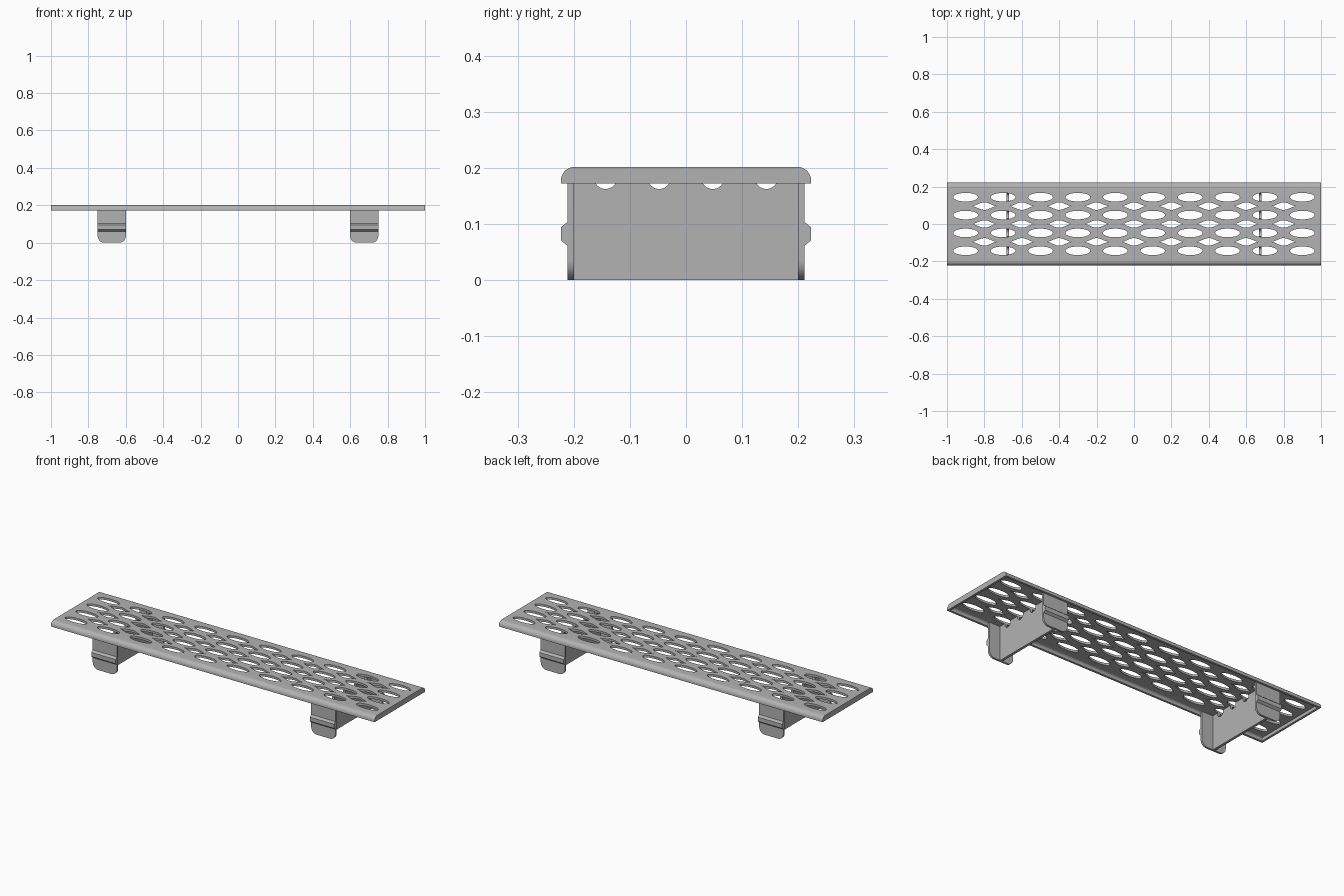
import bpy, bmesh
from math import sin, cos, pi

cube = bpy.data.objects.get("Cube")
if cube:
    bpy.data.objects.remove(cube)

metal = bpy.data.materials.new("grey_metal")
metal.use_nodes = True
metal.diffuse_color = (0.45, 0.45, 0.45, 1)
bsdf = next(n for n in metal.node_tree.nodes if n.type == "BSDF_PRINCIPLED")
bsdf.inputs["Base Color"].default_value = (0.45, 0.45, 0.45, 1)

TOP, RIM, HALF = 0.202, 0.172, 0.223
WALL = 0.012
PITCH = 0.0955


def to_xyz(p, axis, d):
    return {"x": (d, p[0], p[1]), "y": (p[0], d, p[1]), "z": (p[0], p[1], d)}[axis]


def prisms(name, outlines, axis, lo, hi):
    """Extrude one or more closed outlines along an axis into one object."""
    bm = bmesh.new()
    for pts in outlines:
        a, b = ([bm.verts.new(to_xyz(p, axis, d)) for p in pts] for d in (lo, hi))
        bm.faces.new(a)
        bm.faces.new(b)
        for i in range(len(pts)):
            j = (i + 1) % len(pts)
            bm.faces.new((a[i], a[j], b[j], b[i]))
    bmesh.ops.recalc_face_normals(bm, faces=bm.faces)
    mesh = bpy.data.meshes.new(name)
    bm.to_mesh(mesh)
    bm.free()
    ob = bpy.data.objects.new(name, mesh)
    bpy.context.collection.objects.link(ob)
    mesh.materials.append(metal)
    return ob


def smooth(ob):
    bpy.ops.object.select_all(action="DESELECT")
    ob.select_set(True)
    bpy.context.view_layer.objects.active = ob
    bpy.ops.object.shade_smooth_by_angle(angle=pi / 6)


def arc(cx, cy, r, start, end, n=10):
    return [(cx + r * cos(start + (end - start) * i / n),
             cy + r * sin(start + (end - start) * i / n)) for i in range(n + 1)]


def arch(half, top, r):
    """Rounded-top outline from the right foot over to the left foot."""
    right = [(half, RIM)] + arc(half - r, top - r, r, 0, pi / 2)
    return right + [(-x, y) for x, y in reversed(right)]


# Tray deck with rolled long edges
outer = arch(HALF, TOP, 0.025)
inner = arch(HALF - WALL, TOP - WALL, 0.013)
deck = prisms("deck", [outer + inner[::-1]], "x", WALL - 1, 1 - WALL)

# End lips close the short sides
for side, name in ((-1, "right_end_lip"), (1, "left_end_lip")):
    lip = prisms(name, [outer], "x", *sorted((side, side * (1 - WALL))))
    smooth(lip)


# Perforations: rows of ovals with pointed slots nested between them
def oval(cx, cy):
    return [(cx + 0.066 * cos(t * pi / 16), cy + 0.023 * sin(t * pi / 16)) for t in range(32)]


def slot(cx, cy):
    upper = [(i / 10, cos(i * pi / 20) ** 2) for i in range(10, -10, -1)]
    pts = upper + [(-u, -v) for u, v in upper]
    return [(cx + 0.07 * u, cy + 0.02 * v) for u, v in pts]


holes = [oval(-0.9 + 0.2 * i, (j - 1.5) * PITCH) for i in range(10) for j in range(4)]
holes += [slot(-0.8 + 0.2 * i, (j - 1) * PITCH) for i in range(9) for j in range(3)]
cutter = prisms("hole_cutter", holes, "z", 0.15, 0.25)
cutter.hide_render = True
cutter.hide_set(True)
cut = deck.modifiers.new("perforations", "BOOLEAN")
cut.operation = "DIFFERENCE"
cut.solver = "EXACT"
cut.object = cutter
bpy.context.view_layer.objects.active = deck
bpy.ops.object.modifier_apply(modifier=cut.name)
bpy.data.objects.remove(cutter)
smooth(deck)

# Spring clip feet: cross web, two rounded tabs and their snap ridges
Y_IN, Y_OUT = 0.2, HALF - WALL
UNDER = TOP - WALL
web = [(-Y_IN, 0), (Y_IN, 0), (Y_IN, UNDER)]
for j in (1.5, 0.5, -0.5, -1.5):
    web += arc(j * PITCH, 0.183, 0.0207, 0.35, -pi - 0.35, 14)
    web[-15] = (web[-15][0], UNDER)
    web[-1] = (web[-1][0], UNDER)
web += [(-Y_IN, UNDER)]

for cx, side in ((-0.675, "right"), (0.675, "left")):
    smooth(prisms(side + "_web", [web], "x", cx - 0.007, cx + 0.007))
    w, r = 0.075, 0.035
    tab = [(cx + w, UNDER), (cx - w, UNDER)]
    tab += arc(cx - w + r, r, r, pi, 1.5 * pi) + arc(cx + w - r, r, r, 1.5 * pi, 2 * pi)
    for s, end in ((-1, "front"), (1, "back")):
        smooth(prisms(f"{side}_{end}_tab", [tab], "y", *sorted((s * Y_IN, s * Y_OUT))))
        ridge = [(s * Y_OUT, 0.061), (s * HALF, 0.071), (s * HALF, 0.094), (s * Y_OUT, 0.104)]
        prisms(f"{side}_{end}_ridge", [ridge], "x", cx - w, cx + w)
